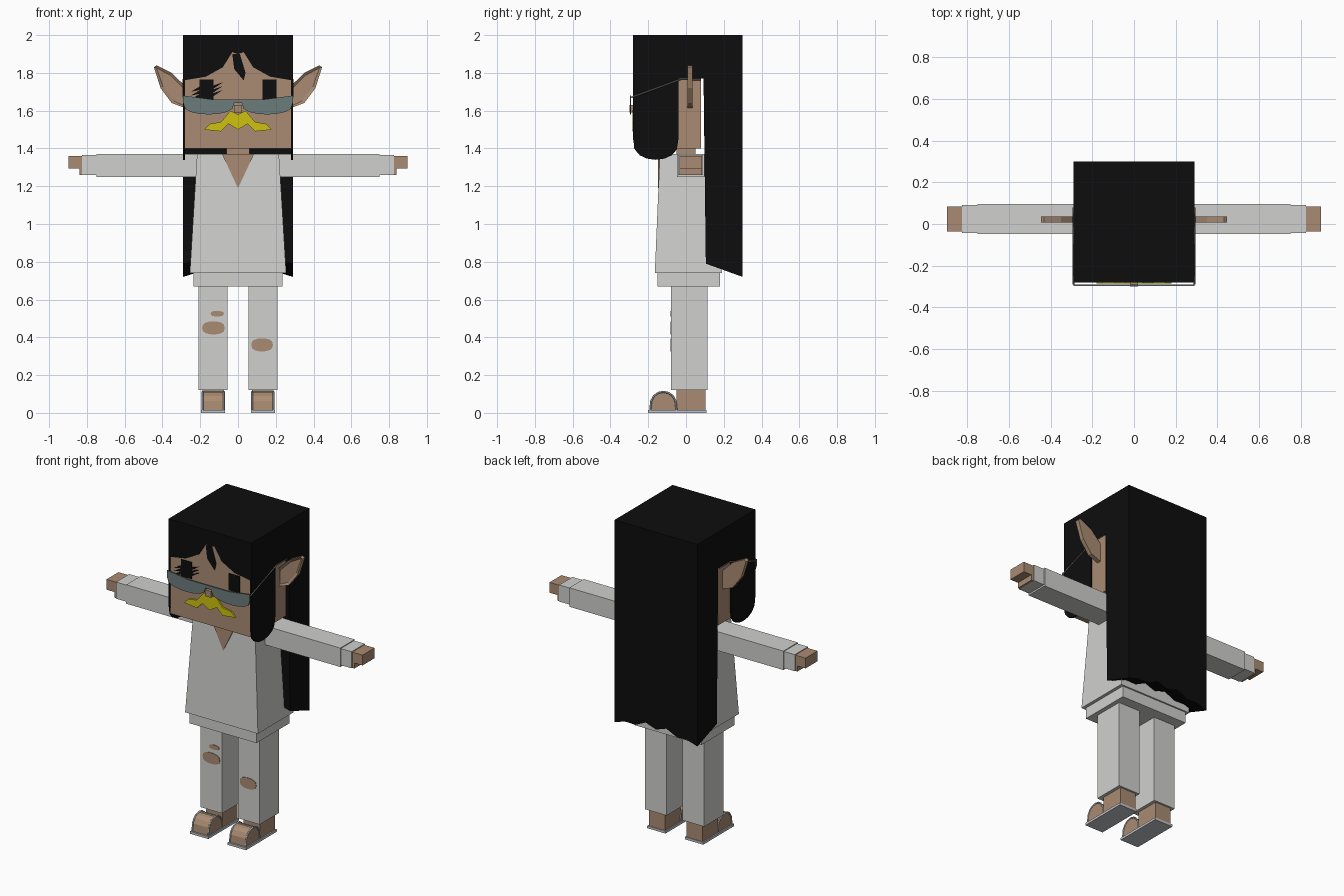
import bpy
import bmesh
from math import sin, cos, pi

default_cube = bpy.data.objects.get("Cube")
if default_cube:
    bpy.data.objects.remove(default_cube, do_unlink=True)


def material(name, red, green, blue):
    mat = bpy.data.materials.new(name)
    mat.use_nodes = True
    mat.diffuse_color = (red, green, blue, 1)
    shader = next(node for node in mat.node_tree.nodes if node.type == "BSDF_PRINCIPLED")
    shader.inputs["Base Color"].default_value = mat.diffuse_color
    return mat


CLOTH = material("pale cloth", .63, .63, .62)
SKIN = material("tan skin", .4, .26, .17)
BLACK = material("black hair", .004, .004, .004)
YELLOW = material("yellow moustache", .62, .54, .005)
LENS = material("smoky lens", .15, .2, .2)
METAL = material("grey metal", .2, .2, .2)
SANDAL = material("sandal grey", .54, .56, .58)


def link(name, data, mat, mirrored):
    """Place an object in the scene, mirrored left to right when asked."""
    data.materials.append(mat)
    part = bpy.data.objects.new(name, data)
    bpy.context.collection.objects.link(part)
    if mirrored:
        part.modifiers.new("Mirror", "MIRROR").use_mirror_merge = False
    return part


def mesh_part(name, bm, mat, mirrored):
    bmesh.ops.recalc_face_normals(bm, faces=bm.faces)
    mesh = bpy.data.meshes.new(name)
    bm.to_mesh(mesh)
    bm.free()
    return link(name, mesh, mat, mirrored)


def box(name, across, depth, height, mat, mirrored=False, taper=1):
    """Box from three (low, high) ranges; taper scales its top."""
    bm = bmesh.new()
    bmesh.ops.create_cube(bm, size=1)
    for vert in bm.verts:
        if vert.co.z > 0:
            vert.co.xy *= taper
        for axis, (low, high) in enumerate((across, depth, height)):
            vert.co[axis] = (low + high) / 2 + vert.co[axis] * (high - low)
    return mesh_part(name, bm, mat, mirrored)


def prism(name, outline, axis, span, mat, mirrored=False):
    """Extrude an outline across the x or y axis between two positions."""
    bm = bmesh.new()
    low, high = span
    if axis == "x":
        corners = [bm.verts.new((low, across, up)) for across, up in outline]
        offset = (high - low, 0, 0)
    else:
        corners = [bm.verts.new((across, low, up)) for across, up in outline]
        offset = (0, high - low, 0)
    base = bm.faces.new(corners)
    swept = bmesh.ops.extrude_face_region(bm, geom=[base], use_keep_orig=True)
    moved = [item for item in swept["geom"] if isinstance(item, bmesh.types.BMVert)]
    bmesh.ops.translate(bm, verts=moved, vec=offset)
    return mesh_part(name, bm, mat, mirrored)


def wire(name, path, radius, mat):
    """Thin mirrored tube along a path."""
    curve = bpy.data.curves.new(name, "CURVE")
    curve.dimensions = "3D"
    curve.bevel_depth = radius
    curve.bevel_resolution = 0
    spline = curve.splines.new("POLY")
    spline.points.add(len(path) - 1)
    for point, place in zip(spline.points, path):
        point.co = (*place, 1)
    return link(name, curve, mat, True)


def arch(start, end, base, rise, steps=8):
    """Squarish half oval from start to end, rising from its base level."""
    middle, reach = (start + end) / 2, (end - start) / 2
    angles = [pi * step / steps for step in range(steps + 1)]
    return [(middle - reach * cos(angle), base + rise * max(sin(angle), 0) ** .7)
            for angle in angles]


# Shared sizes of the block-shaped head
EDGE = .29
FRONT = -.28
BACK = .3
TOP = 2
FACE = FRONT + .006

# Head and neck
box("head", (FRONT, -FRONT), (FACE, .08), (1.4, 1.95), SKIN)
box("neck", (-.06, .06), (-.05, .05), (1.3, 1.42), SKIN)

# Hair crown, side curtains and the band over the ears
box("hair_crown", (-EDGE, EDGE), (FRONT, BACK), (1.94, TOP), BLACK)
sides = (EDGE - .01, EDGE)
curtain = arch(FRONT, -.04, 1.45, -.11) + [(-.04, TOP), (FRONT, TOP)]
prism("hair_curtains", curtain, "x", sides, BLACK, True)
box("hair_over_ears", sides, (-.05, .1), (1.77, TOP), BLACK, True)

# Fringe with a parting and one loose lock
fringe = [(0, TOP), (EDGE, TOP), (EDGE, 1.76), (.17, 1.78), (.08, 1.83), (.03, 1.91), (0, 1.9)]
prism("hair_fringe", fringe, "y", (FRONT, FACE), BLACK, True)
prism("loose_lock", [(-.03, 1.9), (.01, 1.9), (.04, 1.8), (.03, 1.76), (-.02, 1.82)],
      "y", (FRONT, FACE), BLACK)

# Long back hair with a jagged lower edge, trimmed higher towards the body
teeth = 8
jagged = [(EDGE * (2 * tooth / teeth - 1),
           .72 + .03 * (1 + tooth % 2) * sin(pi * tooth / teeth)) for tooth in range(teeth + 1)]
hair_back = prism("hair_back", jagged + [(EDGE, TOP), (-EDGE, TOP)], "y", (.09, BACK), BLACK)
for vert in hair_back.data.vertices:
    if vert.co.y < .1 and vert.co.z < 1:
        vert.co.z += .07
        vert.co.y += .015

# Eyes, with lashes fanning out around the right one
box("eyes", (.13, .205), (FRONT, FACE), (1.66, 1.765), BLACK, True)
for row in range(3):
    root = 1.68 + row * .02
    for start, tip, lift in ((-.2, -.25, -.02), (-.14, -.08, .03)):
        lash = [(start, root - .01), (start, root + .01), (tip, root + lift)]
        prism("right_eyelash", lash, "y", (FRONT, FACE), BLACK)

# Nose and moustache
box("nose", (-.02, .02), (-BACK, FACE), (1.59, 1.63), SKIN)
moustache = [(0, 1.58), (.04, 1.6), (.09, 1.54), (.15, 1.53), (.18, 1.5),
             (.09, 1.49), (.05, 1.53), (0, 1.5)]
prism("moustache", moustache, "y", (FRONT - .004, FACE), YELLOW, True)

# Sunglasses
lens = arch(.02, EDGE, 1.64, -.06) + [(EDGE, 1.68), (.14, 1.66), (0, 1.66), (0, 1.64)]
prism("sunglass_lenses", lens, "y", (-.297, -.29), LENS, True)
wire("sunglass_temples", [(EDGE, -EDGE, 1.67), (EDGE, -.03, 1.765), (EDGE, .08, 1.765)],
     .004, METAL)

# Pointed ears, hollowed at the front
ear = [(.27, 1.72), (.35, 1.8), (.43, 1.84), (.445, 1.83), (.41, 1.72), (.35, 1.64), (.27, 1.61)]
ears = prism("ears", ear, "y", (.008, .035), SKIN, True)
bm = bmesh.new()
bm.from_mesh(ears.data)
hollow = [face for face in bm.faces if face.normal.y < -.9]
bmesh.ops.inset_region(bm, faces=hollow, thickness=.015, depth=-.01)
bm.to_mesh(ears.data)
bm.free()

# Flared tunic with an open neck, and its hem
box("tunic", (-.255, .255), (-.165, .19), (.74, 1.37), CLOTH, taper=.85)
prism("neck_opening", [(-.085, 1.371), (.085, 1.371), (0, 1.19)], "y", (-.148, -.13), SKIN)
box("tunic_hem", (-.235, .235), (-.15, .18), (.67, .745), CLOTH)

# Arms held straight out
box("sleeves", (.2, .75), (-.047, .097), (1.25, 1.37), CLOTH, True)
box("cuffs", (.74, .825), (-.042, .09), (1.26, 1.365), CLOTH, True)
palm = (-.035, .085)
box("hands", (.82, .897), palm, (1.295, 1.36), SKIN, True)
box("thumbs", (.82, .84), palm, (1.26, 1.3), SKIN, True)

# Legs with torn knees
box("trouser_legs", (.055, .208), (-.08, .115), (.12, .68), CLOTH, True)
tears = (("right_knee_tear", -.19, -.07, .45, .035),
         ("right_thigh_tear", -.145, -.075, .525, .015),
         ("left_knee_tear", .07, .185, .36, .035))
for name, start, end, level, rise in tears:
    oval = arch(start, end, level, rise)[:-1] + arch(end, start, level, -rise)[:-1]
    prism(name, oval, "y", (-.083, -.076), SKIN)

# Feet in strapped sandals
foot = (.075, .188)
toe = arch(-.19, -.05, .012, .1)
box("heels", foot, (-.05, .103), (.01, .13), SKIN, True)
prism("toes", toe, "x", foot, SKIN, True)
box("sandal_soles", (.068, .196), (-.2, .108), (0, .015), SANDAL, True)
for edge in foot:
    wire("sandal_straps", [(edge, across, up) for across, up in toe], .005, SANDAL)
crown = toe[len(toe) // 2]
wire("instep_bands", [(edge, *crown) for edge in foot], .005, SANDAL)
